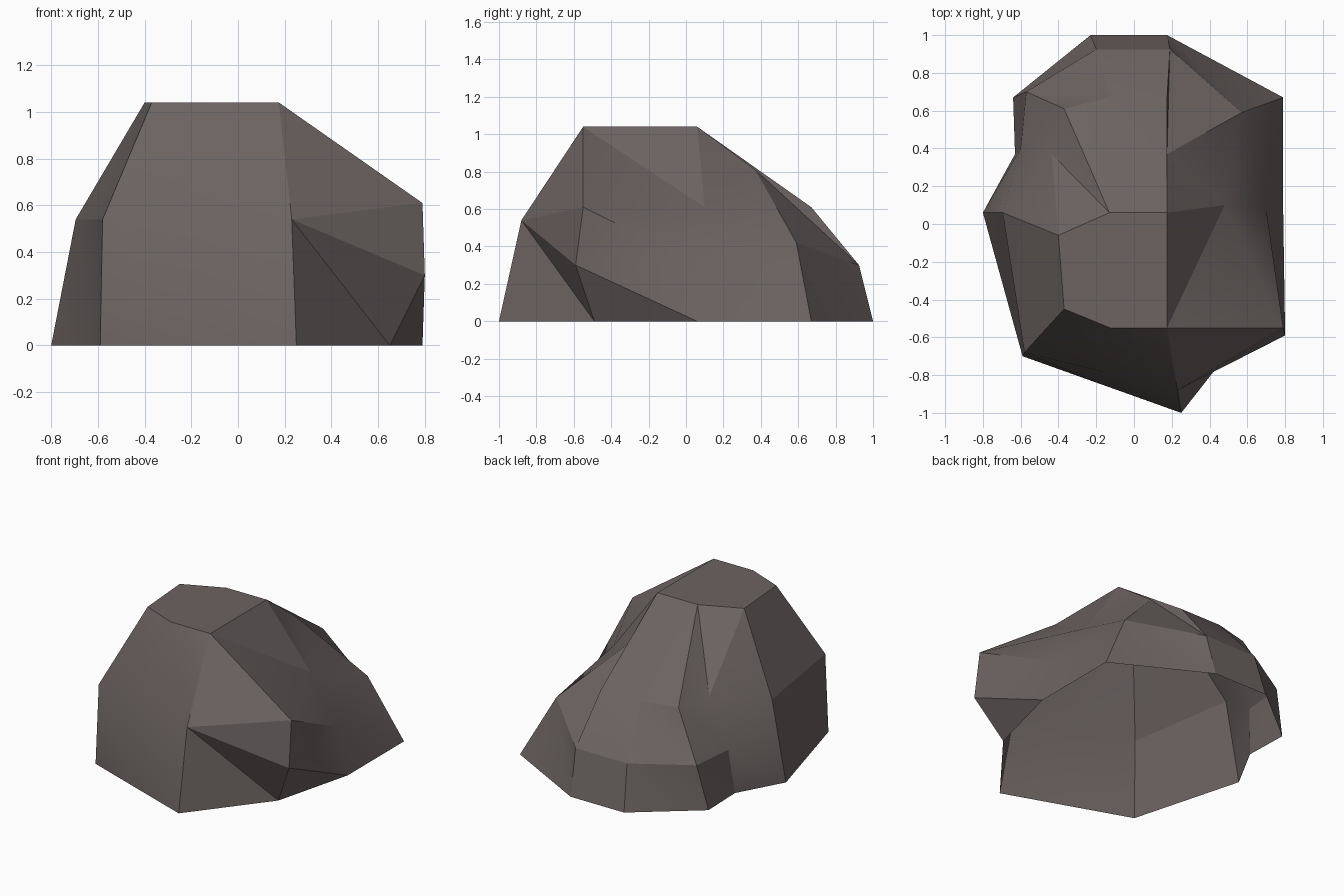
import bpy, bmesh, math

if "Cube" in bpy.data.objects:
    bpy.data.objects.remove(bpy.data.objects["Cube"])

# Rock wall profiles, running counter-clockwise; each goes base -> low -> shoulder -> rim
crown = 1.04
profiles = [
    [(.25, -1, 0), (.23, -.88, .54), (.175, -.55, crown)],                        # front tip
    [(.65, -.49, 0), (.8, -.59, .3), (.79, -.55, .61), (.175, -.55, crown)],      # right overhang
    [(.79, .06, 0), (.70, .08, .3), (.48, .10, .61), (.175, .06, crown)],         # right hollow
    [(.79, .67, 0), (.57, .59, .42), (.175, .37, .81), (.175, .06, crown)],       # back right
    [(.175, 1, 0), (.19, .925, .3), (.175, .67, .61), (.175, .06, crown)],        # back
    [(-.23, 1, 0), (-.2, .925, .3), (-.13, .67, .61), (-.13, .06, crown)],
    [(-.64, .67, 0), (-.57, .70, .3), (-.37, .61, .61), (-.13, .06, crown)],      # back left
    [(-.63, .37, 0), (-.60, .40, .3), (-.435, .37, .61), (-.40, -.06, crown)],    # left notch
    [(-.8, .06, 0), (-.695, .06, .54), (-.40, -.06, crown)],                      # left tip
    [(-.59, -.70, 0), (-.58, -.68, .54), (-.37, -.45, crown)],                    # front left
    [(-.17, -.85, 0), (-.175, -.78, .54), (-.125, -.55, crown)],
]

bm = bmesh.new()
lookup = {}


def vert(p):
    if p not in lookup:
        lookup[p] = bm.verts.new(p)
    return lookup[p]


def face(points):
    unique = list(dict.fromkeys(points))   # skip collapsed triangles
    if len(unique) > 2:
        bm.faces.new([vert(p) for p in unique])


# Three-point profiles share one point for the low and shoulder rows
cols = [c if len(c) == 4 else [c[0], c[1], c[1], c[2]] for c in profiles]

# Facets between neighbouring profiles, all split the same way, open underneath
for a, b in zip(cols, cols[1:] + cols[:1]):
    for k in range(3):
        face([a[k], b[k], a[k + 1]])
        face([b[k], b[k + 1], a[k + 1]])

# Flat crown
face([c[3] for c in cols])

mesh = bpy.data.meshes.new("rock")
bm.to_mesh(mesh)
bm.free()
rock = bpy.data.objects.new("rock", mesh)
bpy.context.collection.objects.link(rock)

# Stone colour
stone = bpy.data.materials.new("brown grey stone")
stone.diffuse_color = (.15, .125, .122, 1)
stone.use_nodes = True
stone.node_tree.nodes["Principled BSDF"].inputs["Base Color"].default_value = stone.diffuse_color
mesh.materials.append(stone)

# Soft shading across shallow angles, crisp ridges elsewhere
bpy.context.view_layer.objects.active = rock
rock.select_set(True)
bpy.ops.object.shade_smooth_by_angle(angle=math.radians(22))
